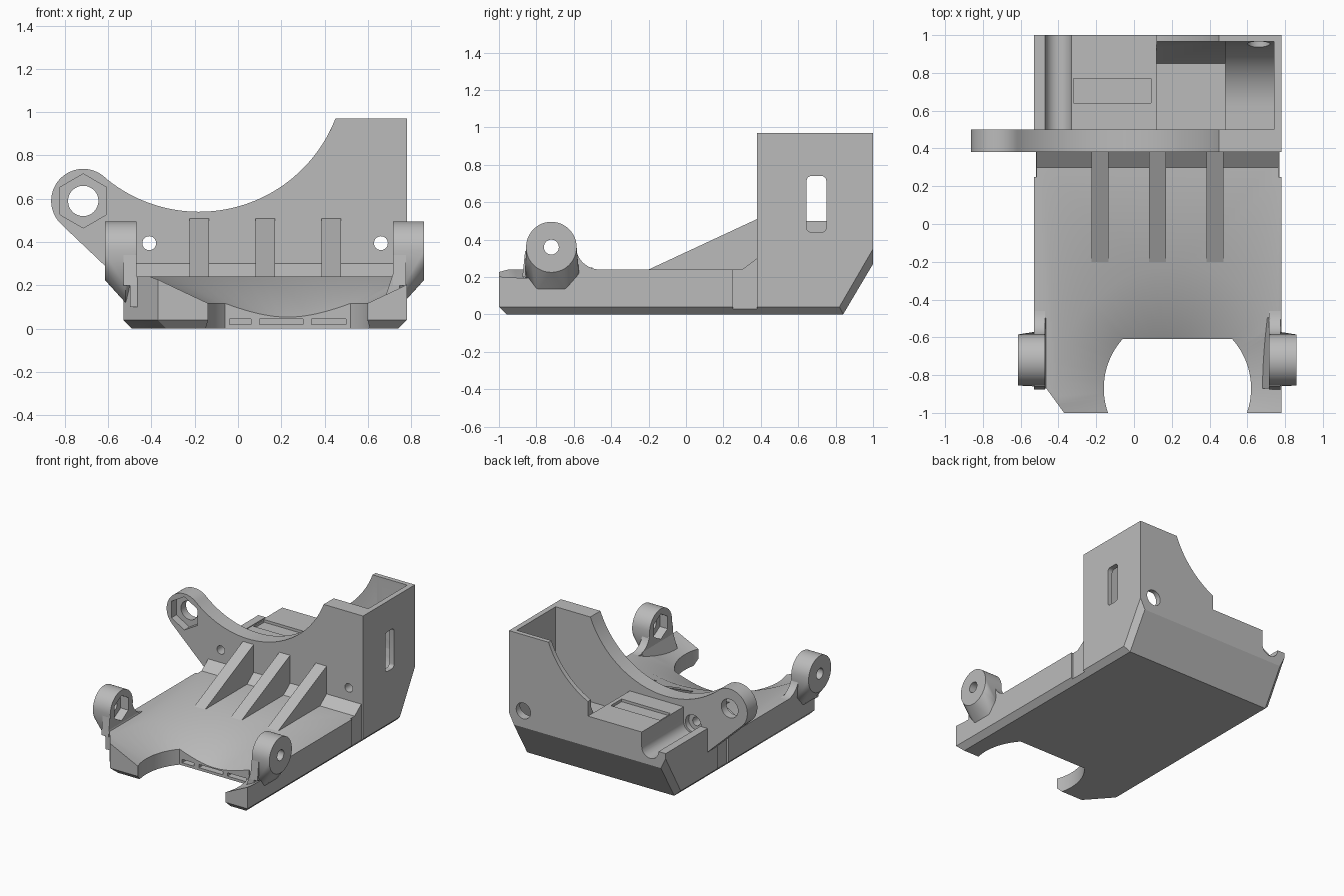
import bpy, bmesh
from math import sin, cos, pi, radians, sqrt

if "Cube" in bpy.data.objects:
    bpy.data.objects.remove(bpy.data.objects["Cube"])

grey = bpy.data.materials.new("plain grey")
grey.use_nodes = True
grey.diffuse_color = (0.5, 0.5, 0.5, 1)
grey.node_tree.nodes["Principled BSDF"].inputs["Base Color"].default_value = (0.5, 0.5, 0.5, 1)

L, R = -0.53, 0.78          # body sides
PLACE = {"x": lambda p, t: (t, p[0], p[1]),
         "y": lambda p, t: (p[0], t, p[1]),
         "z": lambda p, t: (p[0], p[1], t)}


def finish(name, bm):
    bmesh.ops.recalc_face_normals(bm, faces=bm.faces)
    me = bpy.data.meshes.new(name)
    bm.to_mesh(me)
    bm.free()
    me.materials.append(grey)
    ob = bpy.data.objects.new(name, me)
    bpy.context.collection.objects.link(ob)
    return ob


def prism(name, axis, pts, a, b):
    """Extrude a flat outline along an axis from a to b."""
    bm = bmesh.new()
    face = bm.faces.new([bm.verts.new(PLACE[axis](p, a)) for p in pts])
    new = bmesh.ops.extrude_face_region(bm, geom=[face])["geom"]
    for v in new:
        if isinstance(v, bmesh.types.BMVert):
            v.co["xyz".index(axis)] = b
    return finish(name, bm)


def hull(name, pts):
    bm = bmesh.new()
    for p in pts:
        bm.verts.new(p)
    out = bmesh.ops.convex_hull(bm, input=bm.verts)
    junk = {v for v in out["geom_interior"] + out["geom_unused"]
            if isinstance(v, bmesh.types.BMVert)}
    bmesh.ops.delete(bm, geom=list(junk), context="VERTS")
    return finish(name, bm)


def arc(c, r, start, end, n=32):
    steps = [radians(start + (end - start) * i / n) for i in range(n + 1)]
    return [(c[0] + r * cos(t), c[1] + r * sin(t)) for t in steps]


def circle(c, r, n=48, start=90):
    return arc(c, r, start, start + 360, n)[:-1]


def rect(a, b, c, d):
    return [(a, c), (b, c), (b, d), (a, d)]


def boolean(ob, tools, op="DIFFERENCE"):
    for tool in tools:
        m = ob.modifiers.new("cut", "BOOLEAN")
        m.object, m.operation, m.solver = tool, op, "EXACT"
    deps = bpy.context.evaluated_depsgraph_get()
    me = bpy.data.meshes.new_from_object(ob.evaluated_get(deps))
    ob.modifiers.clear()
    ob.data = me
    for tool in tools:
        bpy.data.objects.remove(tool)


def outline(z, i, back):
    return [(x, y, z) for x, y in [(L + i, -0.78), (-0.37 + i, i - 1), (R - i, i - 1),
                                   (R - i, back), (L + i, back)]]


# Front plate with conical dish, round mouth and side recesses
plate = hull("base_plate", outline(0, 0.04, 0.38) + outline(0.04, 0, 0.38) + outline(0.24, 0, 0.38))
mouth_c = (0.23, -0.87)
slope = 0.49
bm = bmesh.new()
bmesh.ops.create_cone(bm, cap_ends=True, segments=96, radius1=0, radius2=0.474 / slope, depth=0.474)
bmesh.ops.translate(bm, verts=bm.verts, vec=(*mouth_c, 0.163))
dish = finish("dish_cutter", bm)
half = sqrt(0.39 ** 2 - 0.26 ** 2)
mouth = [p for p in circle(mouth_c, 0.39, 96) if p[1] < -0.612]
mouth = sorted((p for p in mouth if p[0] < 0.23), key=lambda p: -p[1]) + \
    sorted((p for p in mouth if p[0] >= 0.23), key=lambda p: p[1])
mouth = [(0.23 - half, -0.61)] + mouth + [(0.23 + half, -0.61)]
cutters = [dish, prism("mouth_cutter", "z", mouth, -0.1, 0.5)]
for x0, x1 in ((-0.04, 0.06), (0.1, 0.3), (0.34, 0.5)):
    cutters.append(prism("slot_cutter", "z", rect(x0, x1, -0.68, -0.56), 0.02, 0.045))
for x0, x1 in ((L - 0.1, L + 0.015), (R - 0.015, R + 0.1)):
    cutters.append(prism("recess_cutter", "z", rect(x0, x1, 0.25, 0.5), 0.03, 0.5))
boolean(plate, cutters)

# Saddle arc shared by the wall and the housing
saddle_c, saddle_r = (-0.18, 1.2165), 0.6765


def saddle(x_from, x_to, n):
    xs = [x_from + (x_to - x_from) * i / n for i in range(n + 1)]
    return [(x, saddle_c[1] - sqrt(saddle_r ** 2 - (x - saddle_c[0]) ** 2)) for x in xs]


# Cross wall with lug
lug_c = (-0.715, 0.59)
wall_pts = [(L + 0.04, 0), (R - 0.04, 0), (R, 0.04), (R, 0.97)] + saddle(0.45, -0.6, 48) \
    + arc(lug_c, 0.148, 48, 228) + [(L, 0.21), (L, 0.04)]
wall = prism("cross_wall", "y", wall_pts, 0.38, 0.5)
boolean(wall, [prism("lug_hole", "y", circle(lug_c, 0.07), 0.3, 0.6),
               prism("lug_hex", "y", circle(lug_c, 0.125, 6), 0.3, 0.44)]
        + [prism("screw_hole", "y", circle((x, 0.395), 0.032, 32), 0.3, 0.6) for x in (-0.41, 0.66)]
        + [prism("screw_seat", "y", circle((x, 0.395), 0.065, 32), 0.46, 0.6) for x in (-0.41, 0.66)])

# Chamfer strip and ribs in front of the wall
prism("wall_foot", "x", [(0.3, 0.24), (0.38, 0.2), (0.38, 0.3)], L + 0.015, R - 0.015)
for i, x in enumerate((-0.18, 0.125, 0.43)):
    prism(f"rib_{i + 1}", "x", [(-0.2, 0.24), (-0.2, 0.2), (0.38, 0.2), (0.38, 0.51)], x - 0.045, x + 0.045)

# Rear housing: stepped profile trimmed by the sloped back
rear_pts = [(L, -0.1), (R, -0.1), (R, 0.97)] + saddle(0.45, 0.12, 20) \
    + [(0.12, 0.5), (-0.33, 0.5)] + arc((-0.4, 0.39), 0.07, 0, -180, 20) + [(L, 0.39)]
housing = prism("rear_housing", "y", rear_pts, 0.5, 1.2)
trim = []
for out, inn in ((L, L + 0.04), (R, R - 0.04)):
    trim += [(inn, 0.5, 0), (out, 0.5, 0.04), (out, 0.5, 1.1), (inn, 0.84, 0),
             (out, 0.82, 0.04), (inn, 1, 0.27), (out, 1, 0.35), (out, 1, 1.1)]
boolean(housing, [hull("trim", trim)], "INTERSECT")
deep = [(0.5, 0.12)] + arc((0.62, 0.46), 0.34, -90, -8, 16) + [(0.965, 0.45), (0.965, 1.2), (0.5, 1.2)]
shallow = [(0.5, 0.33), (0.85, 0.33), (0.965, 0.56), (0.965, 1.2), (0.5, 1.2)]
boolean(housing, [prism("deep_pocket", "x", deep, 0.485, 0.74),
                  prism("shallow_pocket", "x", shallow, 0.12, 0.49),
                  prism("label_recess", "z", rect(-0.32, 0.09, 0.64, 0.77), 0.48, 0.6),
                  prism("back_hole", "y", circle((0.66, 0.395), 0.06, 32), 0.8, 1.2),
                  prism("side_slot", "x", arc((0.67, 0.715), 0.025, 180, 90, 6)
                        + arc((0.725, 0.715), 0.025, 90, 0, 6) + arc((0.725, 0.465), 0.025, 0, -90, 6)
                        + arc((0.67, 0.465), 0.025, -90, -180, 6), 0.7, 0.9)])

# Hinge ears, mirrored about the body's middle
ear_c = (-0.72, 0.36)
for side, m in (("right", lambda x: x), ("left", lambda x: L + R - 0.005 - x)):
    rim = circle(ear_c, 0.135)
    skirt = [(m(-0.52), y, z) for y, z in ((-0.8, 0.12), (-0.64, 0.12), (-0.86, 0.2), (-0.57, 0.2))]
    ear = hull(f"{side}_ear", [(m(x), *p) for x in (-0.615, -0.47) for p in rim] + skirt)
    boolean(ear, [prism("pin_hole", "x", circle(ear_c, 0.04, 32), m(-0.7), m(-0.4)),
                  prism("pin_hex", "x", circle(ear_c, 0.095, 6), m(-0.535), m(-0.4))])
    fillet = arc((-0.46, 0.37), 0.13, 180, 270, 12)
    prism(f"{side}_ear_foot", "x", [(-0.86, 0.34), (-0.875, 0.2), (-0.46, 0.2)] + fillet[::-1]
          + [(-0.66, 0.25), (-0.78, 0.25)], m(L), m(-0.47))
    hull(f"{side}_ear_gusset", [(m(-0.47), y, 0.25) for y in (-0.87, -0.5)]
         + [(m(x), y, 0.1) for x in (-0.5, -0.42) for y in (-0.87, -0.47)]
         + [(m(-0.5), y, 0.24) for y in (-0.87, -0.5)])

# Smooth the round faces, keep edges crisp
bpy.ops.object.select_all(action="DESELECT")
for ob in bpy.context.scene.objects:
    if ob.type == "MESH" and ob.data.materials and ob.data.materials[0] == grey:
        ob.select_set(True)
        bpy.context.view_layer.objects.active = ob
bpy.ops.object.shade_smooth_by_angle(angle=radians(30))
